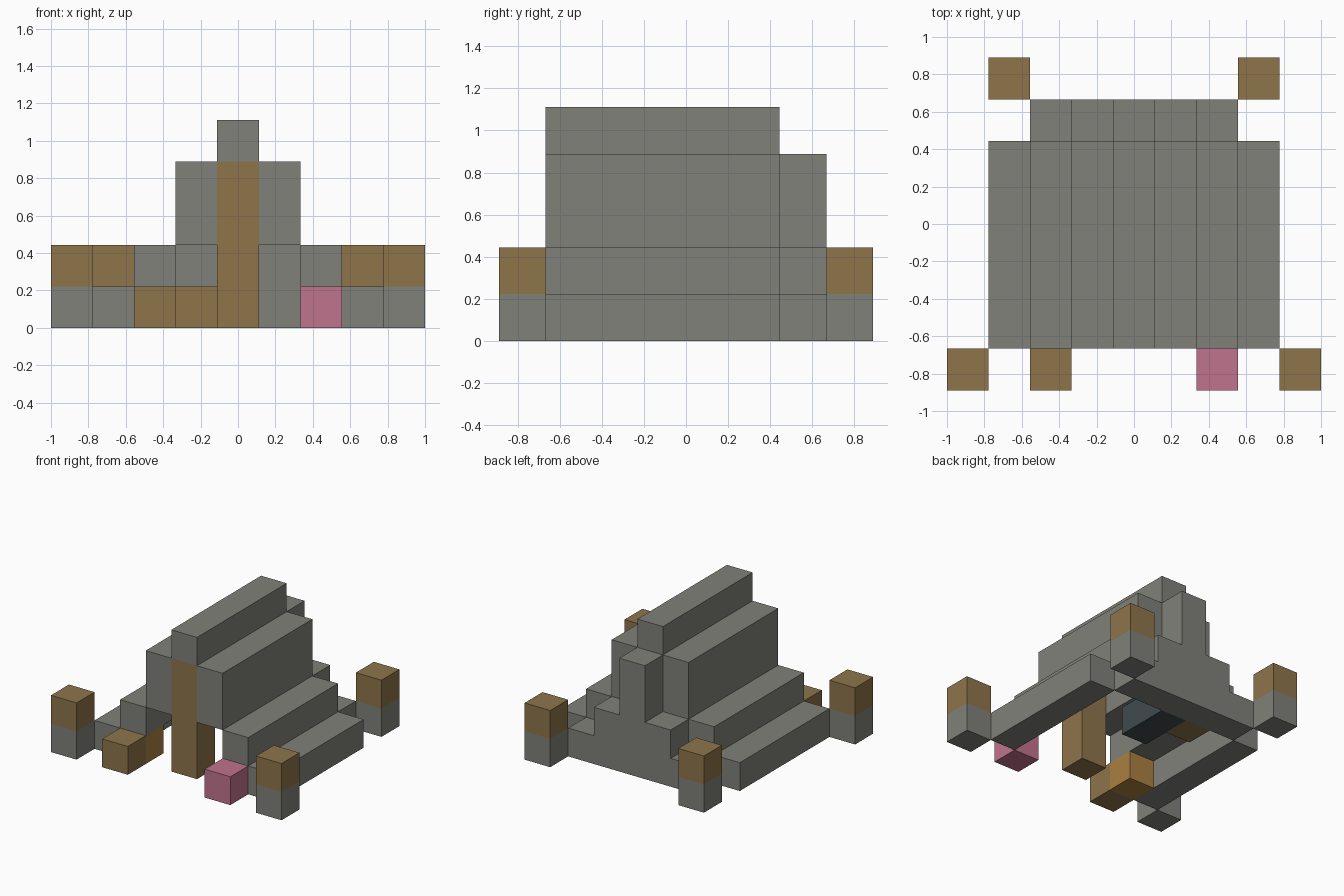
import bpy
import bmesh
from mathutils import Matrix, Vector

cube = bpy.data.objects.get("Cube")
if cube:
    bpy.data.objects.remove(cube, do_unlink=True)

U = 2 / 9  # edge length of one block


def linear(c):
    c /= 255
    return c / 12.92 if c <= 0.04045 else ((c + 0.055) / 1.055) ** 2.4


def material(name, r, g, b):
    mat = bpy.data.materials.new(name)
    colour = (linear(r), linear(g), linear(b), 1)
    mat.use_nodes = True
    mat.diffuse_color = colour
    mat.node_tree.nodes["Principled BSDF"].inputs["Base Color"].default_value = colour
    return mat


stone = material("grey stone", 128, 129, 122)
wood = material("brown wood", 142, 117, 75)
amber = material("amber wood", 170, 128, 64)
pink = material("pink", 192, 115, 141)
charcoal = material("blue charcoal", 63, 74, 77)


def blocks(name, mat, col, row, level, deep=1, tall=1):
    """Box on the block grid: col from the middle, row from the front, level from the ground."""
    size = Vector((1, deep, tall)) * U
    centre = Vector((col, row - 4 + deep / 2, level + tall / 2)) * U
    bm = bmesh.new()
    bmesh.ops.create_cube(bm, size=1, matrix=Matrix.Translation(centre) @ Matrix.Diagonal((*size, 1)))
    mesh = bpy.data.meshes.new(name)
    bm.to_mesh(mesh)
    bm.free()
    mesh.materials.append(mat)
    obj = bpy.data.objects.new(name, mesh)
    bpy.context.collection.objects.link(obj)
    return obj


# Ridge, front door post and rear centre column
blocks("roof_ridge", stone, 0, 1, 4, deep=5)
blocks("front_post", wood, 0, 1, 0, tall=4)
blocks("back_wall_centre", stone, 0, 6, 0, tall=4)

# Stepped roof, back wall and corner lamps, mirrored left and right
for side, s in (("left", 1), ("right", -1)):
    blocks(f"roof_upper_{side}", stone, s, 1, 2, deep=5, tall=2)
    blocks(f"roof_middle_{side}", stone, 2 * s, 1, 1, deep=5)
    blocks(f"roof_eave_{side}", stone, 3 * s, 1, 0, deep=5)
    blocks(f"back_wall_inner_{side}", stone, s, 6, 0, tall=2)
    blocks(f"back_wall_outer_{side}", stone, 2 * s, 6, 0)
    for place, col, row in (("front", 4, 0), ("back", 3, 7)):
        blocks(f"{place}_pillar_base_{side}", stone, col * s, row, 0)
        blocks(f"{place}_pillar_top_{side}", wood, col * s, row, 1)

# Small blocks at the entrance and inside
blocks("entrance_crate", wood, -2, 0, 0)
blocks("entrance_pink_block", pink, 2, 0, 0)
blocks("inner_amber_crate", amber, -2, 1, 0)
blocks("inner_wood_crate", wood, -1, 5, 0)
blocks("inner_dark_bench", charcoal, 0, 4, 0, deep=2)
